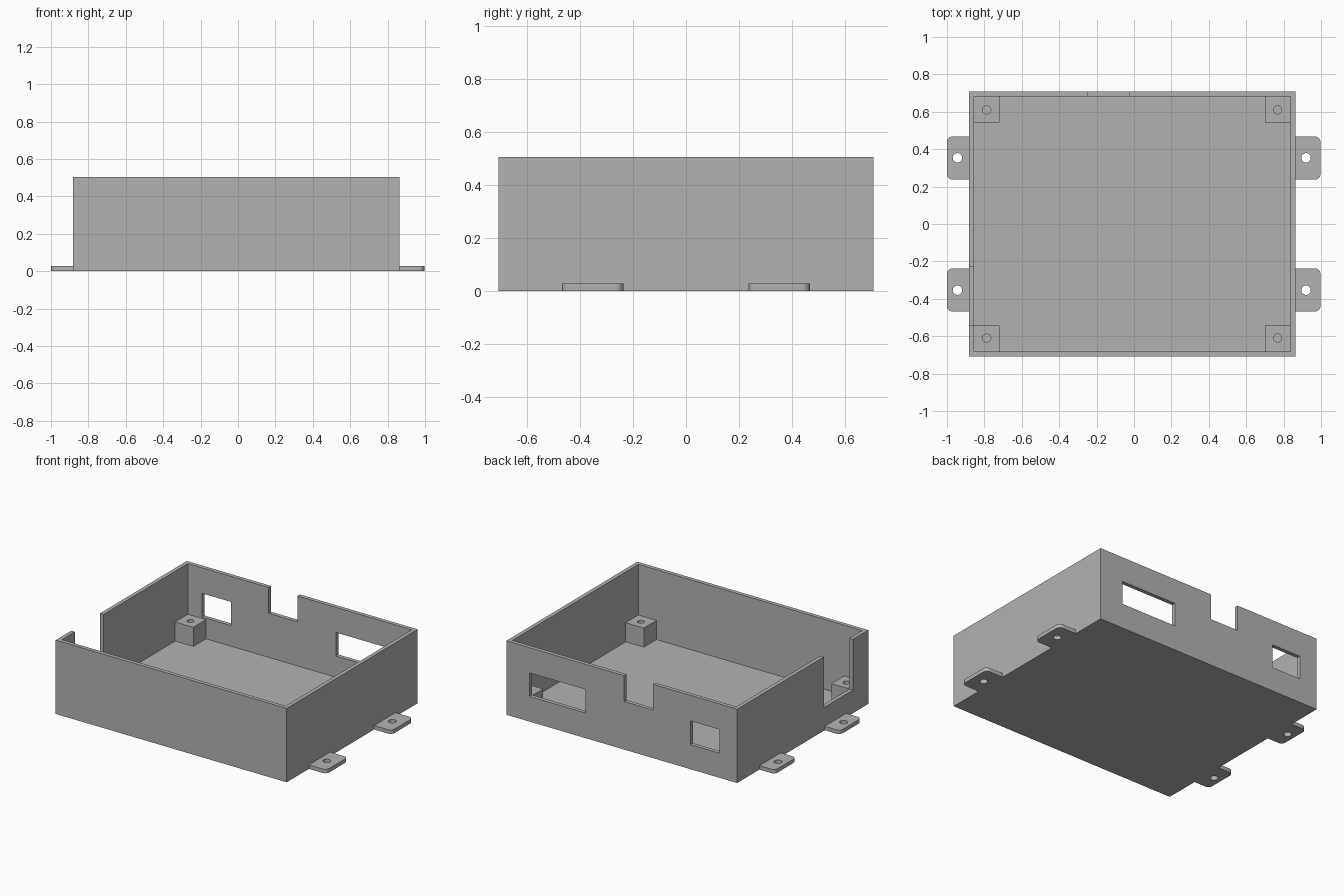
import bpy
import bmesh

if "Cube" in bpy.data.objects:
    bpy.data.objects.remove(bpy.data.objects["Cube"], do_unlink=True)

grey = bpy.data.materials.new("plain_grey")
grey.use_nodes = True
colour = (0.45, 0.45, 0.45, 1)
grey.diffuse_color = colour
grey.node_tree.nodes["Principled BSDF"].inputs["Base Color"].default_value = colour

# Main dimensions
LEFT, RIGHT, FRONT, BACK, TOP = -0.883, 0.864, -0.708, 0.708, 0.505
WALL = 0.027
POST_TOP = 0.158
POST = 0.137


def finish(name, bm):
    bmesh.ops.recalc_face_normals(bm, faces=bm.faces)
    mesh = bpy.data.meshes.new(name)
    bm.to_mesh(mesh)
    bm.free()
    mesh.materials.append(grey)
    obj = bpy.data.objects.new(name, mesh)
    bpy.context.collection.objects.link(obj)
    return obj


def box(name, x, y, z, round_side=0):
    """Box from (low, high) ranges; optionally round the vertical edges on one x side."""
    bm = bmesh.new()
    bmesh.ops.create_cube(bm, size=1)
    for v in bm.verts:
        v.co = [r[0] if c < 0 else r[1] for c, r in zip(v.co, (x, y, z))]
    if round_side:
        outer = x[1] if round_side > 0 else x[0]
        edges = [e for e in bm.edges
                 if all(abs(v.co.x - outer) < 1e-5 for v in e.verts)
                 and abs(e.verts[0].co.z - e.verts[1].co.z) > 1e-5]
        bmesh.ops.bevel(bm, geom=edges, offset=0.03, segments=6,
                        profile=0.5, affect='EDGES')
    return finish(name, bm)


def rod(name, x, y, z, radius):
    bm = bmesh.new()
    bmesh.ops.create_cone(bm, cap_ends=True, segments=32, radius1=radius,
                          radius2=radius, depth=z[1] - z[0])
    bmesh.ops.translate(bm, verts=bm.verts, vec=(x, y, sum(z) / 2))
    return finish(name, bm)


def cut(obj, *cutters):
    """Subtract the cutters, then remove them."""
    bpy.context.view_layer.objects.active = obj
    for cutter in cutters:
        mod = obj.modifiers.new("cut", 'BOOLEAN')
        mod.operation, mod.solver, mod.object = 'DIFFERENCE', 'EXACT', cutter
        bpy.ops.object.modifier_apply(modifier=mod.name)
        bpy.data.objects.remove(cutter, do_unlink=True)


def smooth(obj):
    bpy.ops.object.select_all(action='DESELECT')
    obj.select_set(True)
    bpy.context.view_layer.objects.active = obj
    bpy.ops.object.shade_smooth_by_angle()


# Open tray with cut-outs in the back and side walls
through_back = (BACK - 0.05, BACK + 0.05)
above = TOP + 0.1
case = box("case", (LEFT, RIGHT), (FRONT, BACK), (0, TOP))
cut(case,
    box("cavity", (LEFT + WALL, RIGHT - WALL), (FRONT + WALL, BACK - WALL), (WALL, above)),
    box("back_notch", (-0.245, -0.028), through_back, (0.328, above)),
    box("small_window", (-0.748, -0.528), through_back, (0.168, 0.33)),
    box("wide_window", (0.263, 0.689), through_back, (0.172, 0.333)),
    box("side_notch", (LEFT - 0.05, LEFT + 0.05), (-0.541, -0.229), (POST_TOP, above)))

# Corner posts with blind screw holes
for sx, side in ((-1, "right"), (1, "left")):
    wall_x = LEFT + WALL if sx < 0 else RIGHT - WALL
    for sy, end in ((-1, "front"), (1, "back")):
        wall_y = sy * (BACK - WALL)
        post = box(f"{end}_{side}_post",
                   sorted((wall_x, wall_x - sx * POST)),
                   sorted((wall_y, wall_y - sy * POST)), (WALL, POST_TOP))
        cut(post, rod("bore", wall_x - sx * 0.069, wall_y - sy * 0.071,
                      (WALL + 0.005, POST_TOP + 0.05), 0.022))
        smooth(post)

# Mounting tabs with rounded outer corners and screw holes
for sx, side, body_x, tip_x, hole_x in ((-1, "right", LEFT, -1, -0.944),
                                        (1, "left", RIGHT, 0.997, 0.92)):
    for sy, end in ((-1, "front"), (1, "back")):
        tab = box(f"{end}_{side}_tab", sorted((body_x, tip_x)),
                  sorted((sy * 0.237, sy * 0.468)), (0, WALL), round_side=sx)
        cut(tab, rod("bore", hole_x, sy * 0.354, (-0.05, 0.1), 0.025))
        smooth(tab)
